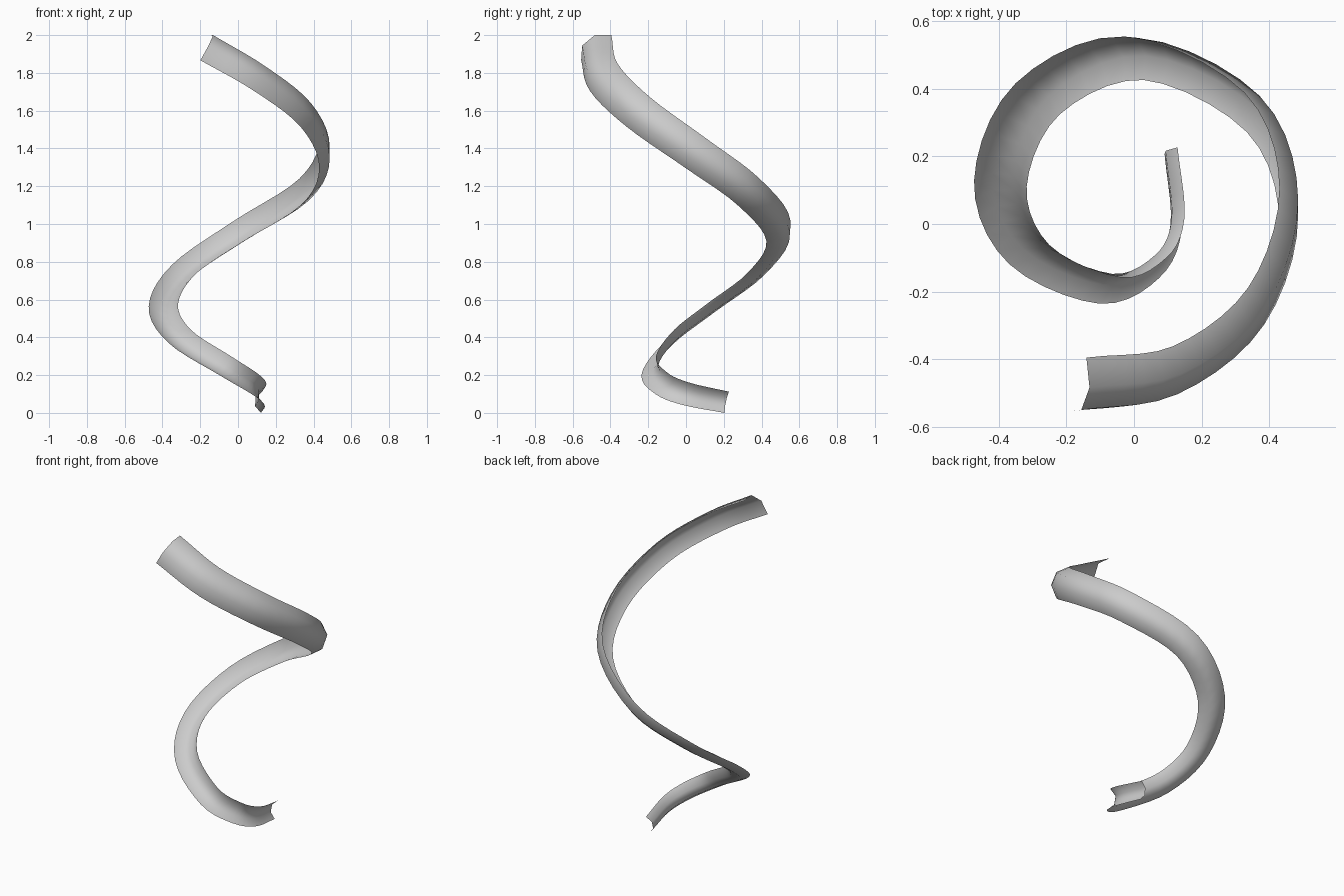
import bpy
from mathutils import Vector

if "Cube" in bpy.data.objects:
    bpy.data.objects.remove(bpy.data.objects["Cube"])

# Spiral centre line, from the top end down to the bottom end
path = [Vector(p) for p in [
    (-.17, -.475, 1.932), (.1, -.435, 1.775), (.335, -.25, 1.59), (.43, .05, 1.375),
    (.33, .33, 1.17), (0, .49, .96), (-.285, .37, .76), (-.395, .12, .57),
    (-.31, -.09, .405), (-.07, -.197, .25), (.085, -.13, .155),
    (.145, 0, .1), (.125, .215, .055)]]
# Trough cross-section (chord direction, bulge direction), chord length 1
profile = [(.5, 0), (.207, .29), (-.207, .29), (-.5, 0)]
STEPS = 5
TOP_WIDTH, END_WIDTH = .216, .115
TWIST = 0.0


def spline(pts, steps):
    """Smooth curve through all points."""
    ext = [2 * pts[0] - pts[1]] + pts + [2 * pts[-1] - pts[-2]]
    out = []
    for i in range(1, len(ext) - 2):
        a, b, c, d = ext[i - 1:i + 3]
        for k in range(steps):
            t = k / steps
            out.append(.5 * (2 * b + (c - a) * t + (2 * a - 5 * b + 4 * c - d) * t * t
                             + (3 * b - a - 3 * c + d) * t ** 3))
    return out + [pts[-1].copy()]


# Sweep the tapering section with a minimum-twist frame
line = spline(path, STEPS)
n = len(line)
chord = Vector((.055, .16, .135))
tan_old = None
verts = []
for i, p in enumerate(line):
    tan = (line[min(i + 1, n - 1)] - line[max(i - 1, 0)]).normalized()
    if tan_old:
        chord = tan_old.rotation_difference(tan) @ chord
    chord = (chord - tan * chord.dot(tan)).normalized()
    bulge = chord.cross(tan)
    if i == 0:
        side = 1 if bulge.dot(Vector((.023, -.042, .033))) > 0 else -1
    w = TOP_WIDTH + (END_WIDTH - TOP_WIDTH) * i / (n - 1)
    verts += [p + w * (chord * u + bulge * side * v) for u, v in profile]
    tan_old = tan

m = len(profile)
faces = [(i * m + j, i * m + j + 1, (i + 1) * m + j + 1, (i + 1) * m + j)
         for i in range(n - 1) for j in range(m - 1)]
mesh = bpy.data.meshes.new("spiral_trough")
mesh.from_pydata(verts, [], faces)
mesh.shade_smooth()
trough = bpy.data.objects.new("spiral_trough", mesh)
bpy.context.collection.objects.link(trough)

# Rest on the floor
low = min(v.co.z for v in mesh.vertices)
for v in mesh.vertices:
    v.co.z -= low
